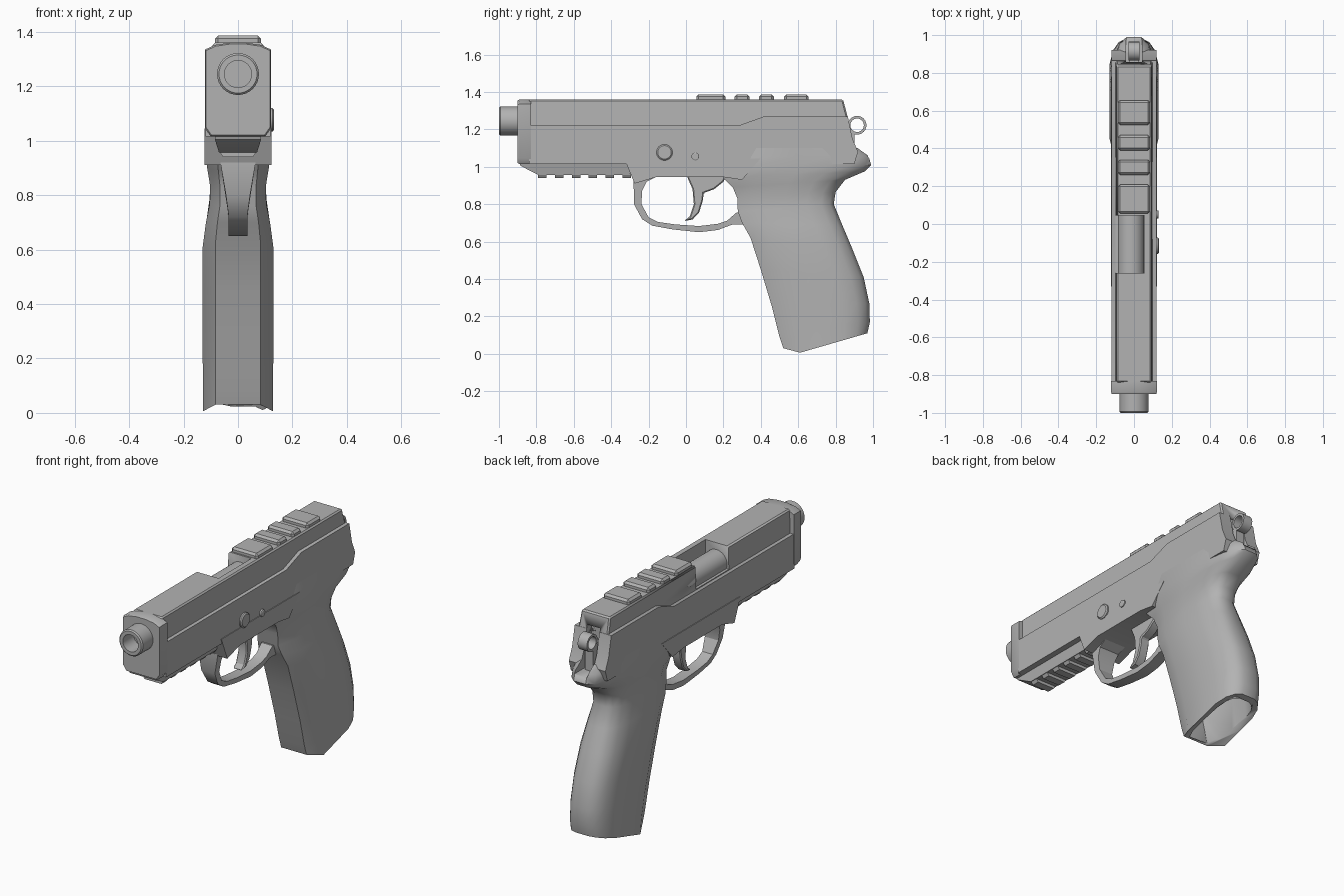
import bpy, bmesh, math
from mathutils import Matrix, Vector

if "Cube" in bpy.data.objects:
    bpy.data.objects.remove(bpy.data.objects["Cube"])

grey = bpy.data.materials.new("matte_grey")
grey.diffuse_color = (0.45, 0.45, 0.45, 1)
grey.use_nodes = True
grey.node_tree.nodes["Principled BSDF"].inputs["Base Color"].default_value = grey.diffuse_color


def finish(name, bm, bevel=0.0, angle=30):
    bmesh.ops.recalc_face_normals(bm, faces=bm.faces)
    me = bpy.data.meshes.new(name)
    bm.to_mesh(me)
    bm.free()
    ob = bpy.data.objects.new(name, me)
    bpy.context.collection.objects.link(ob)
    me.materials.append(grey)
    bpy.ops.object.select_all(action='DESELECT')
    bpy.context.view_layer.objects.active = ob
    ob.select_set(True)
    if bevel:
        m = ob.modifiers.new("bevel", 'BEVEL')
        m.width, m.segments, m.limit_method = bevel, 1, 'ANGLE'
        m.angle_limit = math.radians(40)
        bpy.ops.object.modifier_apply(modifier=m.name)
    bpy.ops.object.shade_smooth_by_angle(angle=math.radians(angle))
    return ob


def prism(name, profile, half, bevel=0.0):
    """Side outline in (y, z) widened to +-half; half may depend on (y, z)."""
    w = half if callable(half) else (lambda y, z: half)
    bm = bmesh.new()
    left = [bm.verts.new((-w(y, z), y, z)) for y, z in profile]
    right = [bm.verts.new((w(y, z), y, z)) for y, z in profile]
    bm.faces.new(left)
    bm.faces.new(right[::-1])
    n = len(profile)
    for i in range(n):
        j = (i + 1) % n
        bm.faces.new((left[i], right[i], right[j], left[j]))
    return finish(name, bm, bevel)


def box(name, x, y, z, bevel=0.0):
    bm = bmesh.new()
    bmesh.ops.create_cube(bm, size=1)
    for v in bm.verts:
        v.co = [r[0] + (c + 0.5) * (r[1] - r[0]) for c, r in zip(v.co, (x, y, z))]
    return finish(name, bm, bevel)


def lathe(name, profile, centre, axis, closed=False, steps=32):
    """Spin (radius, distance) points around the x or y axis."""
    bm = bmesh.new()
    rings = []
    for r, d in profile:
        ring = []
        for i in range(steps):
            a = 2 * math.pi * i / steps
            u, v = r * math.cos(a), r * math.sin(a)
            p = (d, u, v) if axis == 'x' else (u, d, v)
            ring.append(bm.verts.new(Vector(p) + Vector(centre)))
        rings.append(ring)
    pairs = list(zip(rings, rings[1:])) + ([(rings[-1], rings[0])] if closed else [])
    for a, b in pairs:
        for i in range(steps):
            j = (i + 1) % steps
            bm.faces.new((a[i], a[j], b[j], b[i]))
    if not closed:
        bm.faces.new(rings[0])
        bm.faces.new(rings[-1])
    return finish(name, bm)


def cut(ob, cutter):
    cutter.hide_render = True
    m = ob.modifiers.new("cut", 'BOOLEAN')
    m.operation, m.object, m.solver = 'DIFFERENCE', cutter, 'EXACT'
    bpy.context.view_layer.objects.active = ob
    bpy.ops.object.modifier_apply(modifier=m.name)


def loft(name, rows, closed_ends=True, angle=35):
    bm = bmesh.new()
    rings = [[bm.verts.new(p) for p in row] for row in rows]
    n = len(rings[0])
    for a, b in zip(rings, rings[1:]):
        for i in range(n):
            j = (i + 1) % n
            bm.faces.new((a[i], a[j], b[j], b[i]))
    bm.faces.new(rings[0])
    bm.faces.new(rings[-1])
    return finish(name, bm, angle=angle)


# Slide: wide lower body, narrower raised top, full-size nose
slide_lower = prism("slide_lower", [(-.84, 1.015), (.9, 1.015), (.92, 1.08), (.89, 1.15), (.865, 1.27),
                                    (.42, 1.27), (.28, 1.22), (-.84, 1.22)], .119)
slide_top = prism("slide_top", [(-.84, 1.19), (.3, 1.19), (.43, 1.24), (.871, 1.24), (.84, 1.36), (-.84, 1.36)],
                  lambda y, z: .098 if z < 1.3 else .093, .008)
nose = [(.1, 1.015), (.121, 1.045), (.121, 1.335), (.085, 1.352), (.03, 1.36)]
ring = nose + [(-x, z) for x, z in nose[::-1]]
loft("slide_nose", [[(x * s, y, 1.19 + (z - 1.19) * s) for x, z in ring]
                    for y, s in ((-.9, .97), (-.89, 1), (-.83, 1))])

# Ejection port opening to the top and left, with the chamber inside
cut(slide_top, box("port_cutter", (-.2, .055), (-.26, .045), (1.225, 1.5)))
lathe("chamber", [(.07, -.262), (.07, .047)], (-.016, 0, 1.25), 'y')

# Barrel with open bore
lathe("barrel", [(.077, -.85), (.077, -.993), (.07, -1), (.05, -1), (.05, -.85)], (0, 0, 1.245), 'y', True)
lathe("bore_end", [(.055, -.88), (.055, -.86)], (0, 0, 1.245), 'y')

# Raised blocks along the top
for i, (a, b) in enumerate([(.055, .21), (.26, .34), (.39, .47), (.525, .655)]):
    box(f"top_block_{i + 1}", (-.085, .085), (a, b), (1.34, 1.387), .012)

# Frame and accessory rail
prism("frame", [(-.33, 1.045), (-.275, .91), (-.16, .945), (.2, .945), (.3, .93), (.4, 1.045)], .123)
prism("rail", [(-.89, 1.02), (-.885, 1.005), (-.79, .957), (-.3, .957), (-.3, 1.02)],
      lambda y, z: .085 if z > .98 else .07)
for i in range(6):
    y = -.79 + .09 * i
    prism(f"rail_tooth_{i + 1}", [(y, .965), (y, .94), (y + .045, .94), (y + .045, .965)],
          lambda y, z: .055 if z < .95 else .072)

# Trigger guard, flared where it meets the frame
guard = [(-.28, .92), (-.278, .8), (-.235, .72), (-.18, .685), (-.07, .665), (.07, .65), (.17, .662), (.25, .692),
         (.33, .69), (.33, .76), (.27, .755), (.22, .712), (.17, .695), (.07, .683), (-.06, .692), (-.15, .705),
         (-.2, .73), (-.238, .8), (-.235, .87), (-.21, .92), (-.15, .95)]
prism("trigger_guard", guard, lambda y, z: .034 + .17 * max(0, z - .74) ** 1.0)

# Trigger
prism("trigger", [(.0, .96), (.035, .88), (.042, .8), (.02, .735), (-.01, .71), (.035, .718), (.07, .755),
                  (.09, .82), (.095, .86), (.15, .88), (.2, .92), (.22, .96)], .03, .006)

# Grip: front (y, z), back (y, z), half width for each section
sections = [(.52, -.02, .97, .11, .129), (.5, .09, .983, .17, .129), (.46, .25, .98, .27, .13),
            (.40, .45, .95, .41, .13), (.345, .62, .89, .56, .13), (.30, .70, .835, .69, .118),
            (.277, .76, .79, .80, .104), (.275, .83, .80, .865, .103), (.25, .89, .85, .93, .113),
            (.20, .94, .955, .975, .12), (.18, .99, .99, 1.01, .122), (.2, 1.05, .975, 1.06, .121),
            (.24, 1.1, .92, 1.1, .119)]
shape = [(0, .64), (.2, 1), (.5, 1), (.72, 1), (.87, .86), (.96, .62), (1, .32)]


def grip_row(yf, zf, yb, zb, hw, first=False):
    half = [(w * hw, yf + t * (yb - yf), zf + t * (zb - zf) + (.05 if first and t == 0 else 0)) for t, w in shape]
    return half + [(-x, y, z) for x, y, z in half[::-1]]


grip = loft("grip", [grip_row(*s, first=i == 0) for i, s in enumerate(sections)], angle=38)

# Hollow inside the grip, open at the bottom
well = [(.5, -.12, .95, .01, .1), (.545, .02, .935, .11, .1), (.49, .25, .93, .28, .1), (.42, .5, .87, .5, .1)]
cut(grip, loft("well_cutter", [grip_row(*s) for s in well]))

# Rear slot and hammer
slot = box("slot_cutter", (-.042, .042), (.82, 1.1), (1.045, 1.29))
for part in (slide_lower, slide_top, grip):
    cut(part, slot)
lathe("hammer_ring", [(.05, -.03), (.05, .03), (.036, .03), (.036, -.03)], (0, .915, 1.222), 'x', True, 24)
prism("hammer_arm", [(.82, 1.04), (.9, 1.04), (.9, 1.176), (.875, 1.195), (.82, 1.2)], .026)

# Side pins
lathe("large_pin", [(.043, .1), (.043, .127), (.036, .133)], (0, -.115, 1.077), 'x')
lathe("small_pin", [(.021, .1), (.021, .128), (.016, .131)], (0, .05, 1.055), 'x', steps=20)
